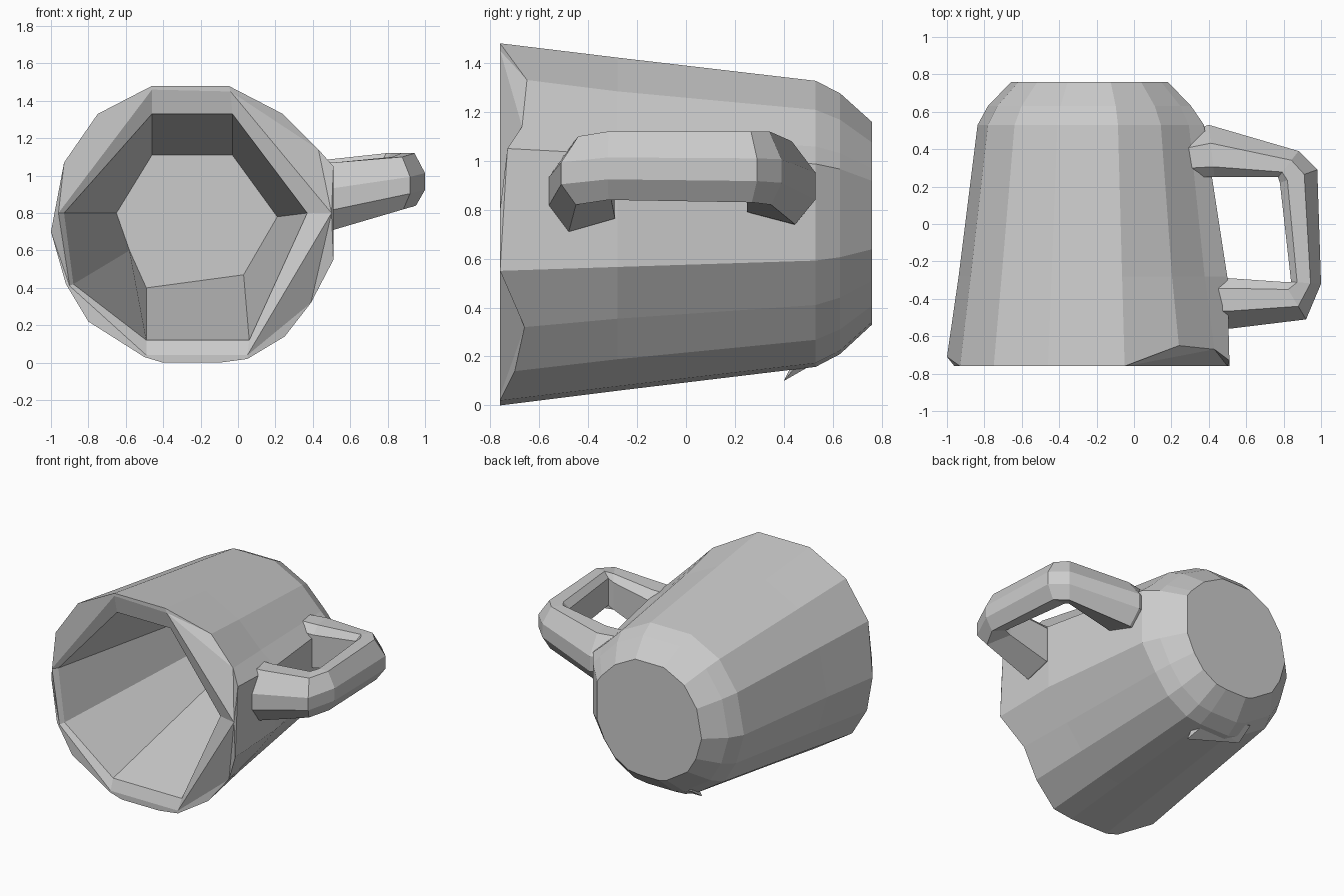
import bpy, bmesh

if "Cube" in bpy.data.objects:
    bpy.data.objects.remove(bpy.data.objects["Cube"])

CX, CZ = -0.22, 0.75          # axis of the mug, which lies along y


def finish(bm, name):
    bmesh.ops.remove_doubles(bm, verts=bm.verts, dist=0.0005)
    bmesh.ops.recalc_face_normals(bm, faces=bm.faces)
    me = bpy.data.meshes.new(name)
    bm.to_mesh(me)
    bm.free()
    ob = bpy.data.objects.new(name, me)
    bpy.context.collection.objects.link(ob)
    return ob


def skin(bm, a, b):
    """Quads between two rings of equal length."""
    for i in range(len(a)):
        j = (i + 1) % len(a)
        bm.faces.new((a[i], a[j], b[j], b[i]))


def stitch(bm, a, b):
    """Triangles between two rings of different length."""
    i = j = 0
    while i < len(a) or j < len(b):
        p, q = a[i % len(a)], b[j % len(b)]
        pn, qn = a[(i + 1) % len(a)], b[(j + 1) % len(b)]
        step_a = j == len(b) or (i < len(a) and
                                 (pn.co - q.co).length < (qn.co - p.co).length)
        bm.faces.new((p, pn, q) if step_a else (p, qn, q))
        i, j = (i + 1, j) if step_a else (i, j + 1)


# Mug body: faceted outer wall, chamfered lip and hollow inside
outer = [(-0.46, 1.48), (-0.05, 1.48), (0.24, 1.33), (0.43, 1.14), (0.51, 1.05),
         (0.51, 0.55), (0.39, 0.32), (0.25, 0.14), (0.05, 0.02), (-0.10, 0.0),
         (-0.40, 0.0), (-0.50, 0.03), (-0.80, 0.22), (-0.92, 0.42),
         (-1.0, 0.70), (-0.93, 1.07), (-0.75, 1.33)]
crest = [(-0.46, 1.46), (-0.04, 1.45), (0.50, 0.80), (0.05, 0.04),
         (-0.49, 0.04), (-0.90, 0.41), (-0.96, 0.80)]
mouth = [(-0.46, 1.33), (-0.03, 1.33), (0.37, 0.80), (0.06, 0.12),
         (-0.49, 0.12), (-0.88, 0.42), (-0.93, 0.80)]
floor = [(-0.46, 1.11), (-0.03, 1.11), (0.21, 0.78), (0.03, 0.47),
         (-0.49, 0.40), (-0.58, 0.60), (-0.65, 0.80)]
set_back = {2: 0.11, 3: 0.09, 4: 0.03, 6: 0.10, 7: 0.06, 14: 0.05}

bm = bmesh.new()
rings = []
# each ring: y, overall scale, extra stretch of the flat handle side
for y, s, right in ((-0.76, 1.0, 1.0), (-0.28, 0.92, 1.07), (0.53, 0.79, 1.03),
                    (0.63, 0.72, 1.0), (0.76, 0.56, 0.98)):
    rings.append([bm.verts.new((CX + (x - CX) * s * (right if x > 0.5 else 1),
                                y + (set_back.get(i, 0) if s == 1.0 else 0),
                                CZ + (z - CZ) * s))
                  for i, (x, z) in enumerate(outer)])
for a, b in zip(rings, rings[1:]):
    skin(bm, a, b)
bm.faces.new(rings[-1])
top = [bm.verts.new((x, -0.76, z)) for x, z in crest]
lip = [bm.verts.new((x, -0.73, z)) for x, z in mouth]
base = [bm.verts.new((x, 0.50, z)) for x, z in floor]
stitch(bm, rings[0], top)
skin(bm, top, lip)
skin(bm, lip, base)
bm.faces.new(base)
finish(bm, "mug_body")

# Handle: chamfered section swept from the back of the body round to the front
# each station: inner x, y, outer x, y, lowest z, highest z
stations = [(0.28, 0.25, 0.28, 0.49, 0.74, 1.08),
            (0.43, 0.25, 0.40, 0.53, 0.74, 1.08),
            (0.77, 0.25, 0.88, 0.39, 0.82, 1.12),
            (0.78, 0.22, 0.98, 0.29, 0.83, 1.12),
            (0.84, -0.31, 1.00, -0.32, 0.84, 1.12),
            (0.80, -0.31, 0.92, -0.51, 0.82, 1.10),
            (0.51, -0.29, 0.51, -0.56, 0.71, 1.07),
            (0.42, -0.29, 0.42, -0.56, 0.71, 1.07)]
section = [(0, 0.15), (0, 0.85), (0.2, 1), (0.65, 1),
           (1, 0.62), (1, 0.3), (0.7, 0)]
bm = bmesh.new()
rings = [[bm.verts.new((xi + (xo - xi) * u, yi + (yo - yi) * u, z0 + (z1 - z0) * v))
          for u, v in section] for xi, yi, xo, yo, z0, z1 in stations]
for a, b in zip(rings, rings[1:]):
    skin(bm, a, b)
bm.faces.new(rings[0])
bm.faces.new(rings[-1])
finish(bm, "handle")

# Small wedge standing out under the base edge
bm = bmesh.new()
pts = [(-0.12, 0.40, 0.10), (-0.17, 0.54, 0.18), (-0.12, 0.50, 0.22),
       (-0.48, 0.50, 0.16), (-0.48, 0.62, 0.24), (-0.40, 0.48, 0.26)]
for p in pts:
    bm.verts.new(p)
bmesh.ops.convex_hull(bm, input=bm.verts)
finish(bm, "base_wedge")
